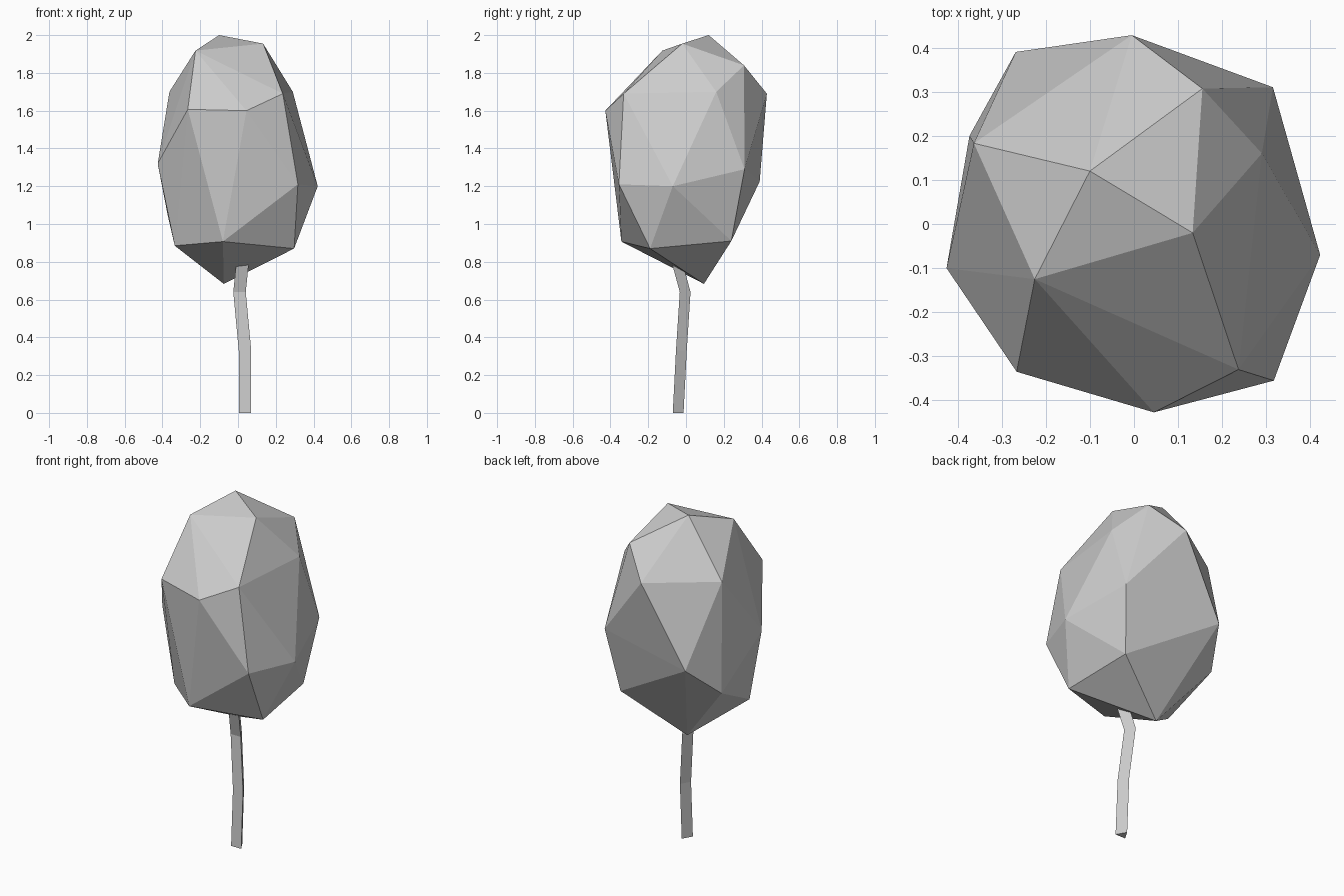
import bpy, bmesh


def add_object(name, bm):
    bmesh.ops.recalc_face_normals(bm, faces=bm.faces)
    mesh = bpy.data.meshes.new(name)
    bm.to_mesh(mesh)
    bm.free()
    obj = bpy.data.objects.new(name, mesh)
    bpy.context.collection.objects.link(obj)
    return obj


# Crown: faceted convex hull around a few corner points, top to bottom
crown_corners = [
    (-0.10, 0.12, 2.00), (0.133, -0.02, 1.955), (-0.225, -0.125, 1.918),
    (0.155, 0.307, 1.84), (0.29, 0.16, 1.70), (-0.363, 0.183, 1.70),
    (0.237, -0.33, 1.69), (-0.005, 0.428, 1.69), (0.045, -0.427, 1.60),
    (-0.266, -0.335, 1.607), (-0.425, -0.10, 1.32), (0.315, 0.31, 1.29),
    (-0.268, 0.39, 1.225), (0.317, -0.355, 1.21), (0.422, -0.07, 1.20),
    (-0.373, 0.20, 1.05), (0.26, 0.24, 0.91), (-0.08, -0.342, 0.907),
    (-0.335, -0.115, 0.885), (0.297, -0.19, 0.87), (-0.075, 0.095, 0.683),
]
bm = bmesh.new()
for co in crown_corners:
    bm.verts.new(co)
bmesh.ops.convex_hull(bm, input=bm.verts)
add_object("crown", bm)

# Trunk: three-sided stem, flat side to the front, bending up into the crown
half, depth = 0.033, 0.057
path = [(0.037, -0.07, 0.0), (0.037, -0.053, 0.33),
        (0.008, -0.033, 0.64), (0.033, -0.098, 0.88)]
bm = bmesh.new()
rings = [[bm.verts.new((x + dx, y + dy, z))
          for dx, dy in ((-half, 0), (half, 0), (0, depth))]
         for x, y, z in path]
for low, high in zip(rings, rings[1:]):
    for i in range(3):
        j = (i + 1) % 3
        bm.faces.new((low[i], low[j], high[j], high[i]))
bm.faces.new(rings[0][::-1])
bm.faces.new(rings[-1])
add_object("trunk", bm)
